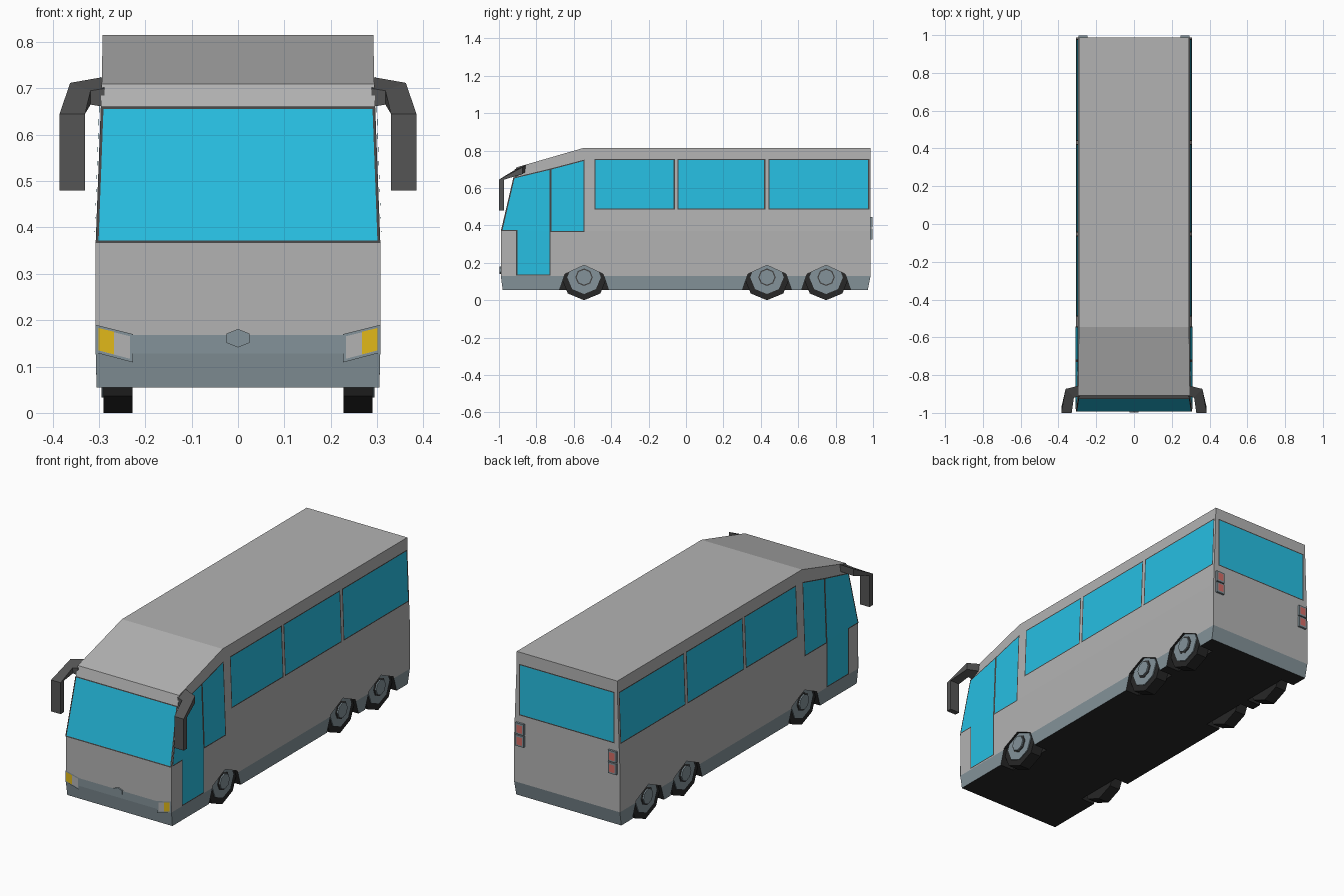
import bpy, bmesh
from mathutils import Matrix, Vector

if "Cube" in bpy.data.objects:
    bpy.data.objects.remove(bpy.data.objects["Cube"])


def material(name, r, g, b):
    m = bpy.data.materials.new(name)
    m.diffuse_color = (r, g, b, 1)
    m.use_nodes = True
    m.node_tree.nodes["Principled BSDF"].inputs["Base Color"].default_value = m.diffuse_color
    return m


GREY = material("body_grey", 0.45, 0.45, 0.45)
SLATE = material("slate", 0.23, 0.29, 0.32)
GLASS = material("glass", 0.02, 0.52, 0.76)
DARK = material("dark_frame", 0.06, 0.06, 0.06)
MIRROR = material("mirror_grey", 0.09, 0.09, 0.09)
BLACK = material("black", 0.02, 0.02, 0.02)
RED = material("tail_red", 0.65, 0.15, 0.13)
AMBER = material("amber", 0.75, 0.48, 0.01)


def finish(bm, name, mats):
    me = bpy.data.meshes.new(name)
    bm.to_mesh(me)
    bm.free()
    ob = bpy.data.objects.new(name, me)
    bpy.context.collection.objects.link(ob)
    for m in mats:
        me.materials.append(m)
    return ob


def mirror_x(ob):
    ob.modifiers.new("mirror", 'MIRROR')  # across x = 0
    return ob


def loft(bm, rings, bands=None, bottom=0):
    """Skin a closed solid through rings of equal point count."""
    vs = [[bm.verts.new(p) for p in r] for r in rings]
    n = len(vs[0])
    for k in range(len(vs) - 1):
        for i in range(n):
            j = (i + 1) % n
            f = bm.faces.new((vs[k][i], vs[k][j], vs[k + 1][j], vs[k + 1][i]))
            f.material_index = bands[k] if bands else 0
    bm.faces.new(vs[0][::-1]).material_index = bottom
    bm.faces.new(vs[-1])
    bmesh.ops.recalc_face_normals(bm, faces=bm.faces)


def panel(name, polys, fill, frame=DARK, edge=0.006):
    """Flat pane with an inset border, from one or more joined polygons."""
    bm = bmesh.new()
    for p in polys:
        bm.faces.new([bm.verts.new(q) for q in p])
    bmesh.ops.remove_doubles(bm, verts=bm.verts, dist=1e-5)
    inner = bm.faces[:]
    if edge:
        rim = bmesh.ops.inset_region(bm, faces=inner, thickness=edge,
                                     use_even_offset=True, use_boundary=True)
        for f in rim["faces"]:
            f.material_index = 1
    return finish(bm, name, [fill, frame])


# Body: stacked rectangles (z, front y, back y, half width)
LEVELS = [(0.055, -0.98, 0.972, 0.305), (0.13, -0.99, 0.987, 0.307),
          (0.37, -0.99, 0.987, 0.307), (0.66, -0.922, 0.987, 0.296),
          (0.71, -0.908, 0.987, 0.294), (0.815, -0.545, 0.987, 0.292)]
bm = bmesh.new()
loft(bm, [[(-w, f, z), (w, f, z), (w, b, z), (-w, b, z)] for z, f, b, w in LEVELS],
     bands=[1, 0, 0, 0, 0], bottom=2)
body = finish(bm, "bus_body", [GREY, SLATE, BLACK])

# Wheel arches cut from both sides
AXLES = (-0.545, 0.433, 0.749)
ARCH = [(-0.14, 0.03), (-0.102, 0.14), (0, 0.187), (0.102, 0.14), (0.14, 0.03)]
bm = bmesh.new()
for y0 in AXLES:
    for s in (-1, 1):
        loft(bm, [[(s * x, y0 + y, z) for y, z in ARCH] for x in (0.225, 0.35)])
cutter = finish(bm, "arch_cutter", [BLACK])
cutter.hide_render = True
mod = body.modifiers.new("arches", 'BOOLEAN')
mod.operation, mod.solver, mod.object = 'DIFFERENCE', 'EXACT', cutter
mod.material_mode = 'TRANSFER'
bpy.context.view_layer.objects.active = body
bpy.ops.object.modifier_apply(modifier=mod.name)
bpy.data.objects.remove(cutter)


def side(pts):
    """Place (y, z) points just outside the right wall."""
    out = []
    for y, z in pts:
        for (z0, _, _, a), (z1, _, _, b) in zip(LEVELS, LEVELS[1:]):
            if z0 <= z <= z1:
                out.append((a + (b - a) * (z - z0) / (z1 - z0) + 0.003, y, z))
                break
    return out


# Side windows
for i, (y0, y1) in enumerate([(-0.49, -0.06), (-0.046, 0.424), (0.44, 0.98)]):
    mirror_x(panel(f"side_window_{i + 1}",
                   [side([(y0, 0.485), (y1, 0.485), (y1, 0.755), (y0, 0.755)])], GLASS))
mirror_x(panel("cab_window", [side([(-0.724, 0.365), (-0.542, 0.365),
                                    (-0.542, 0.752), (-0.724, 0.704)])], GLASS))
# Glazed door with the front quarter pane
mirror_x(panel("door_glass", [
    side([(-0.908, 0.132), (-0.724, 0.132), (-0.724, 0.37), (-0.908, 0.37)]),
    side([(-0.908, 0.37), (-0.724, 0.37), (-0.724, 0.704), (-0.908, 0.66)]),
    side([(-0.988, 0.37), (-0.908, 0.37), (-0.908, 0.66), (-0.922, 0.656)])], GLASS))

# Windscreen and rear window
panel("windscreen", [[(-0.307, -0.993, 0.366), (0.307, -0.993, 0.366),
                      (0.296, -0.925, 0.661), (-0.296, -0.925, 0.661)]], GLASS)
panel("rear_window", [[(0.278, 0.99, 0.485), (-0.278, 0.99, 0.485),
                       (-0.278, 0.99, 0.755), (0.278, 0.99, 0.755)]], GLASS)


def front(pts, y):
    return [[(x, y, z) for x, z in pts]]


# Bumper, front cap and headlights
panel("front_bumper", front([(-0.307, 0.128), (0.307, 0.128), (0.307, 0.168),
                             (-0.307, 0.168)], -0.992), SLATE, edge=0)
bm = bmesh.new()
HEX = [(0, 0.181), (-0.025, 0.171), (-0.025, 0.151), (0, 0.141), (0.025, 0.151), (0.025, 0.171)]
loft(bm, [[(x, y, z) for x, z in HEX] for y in (-0.985, -0.997)])
finish(bm, "front_cap", [SLATE])
mirror_x(panel("headlight", front([(0.227, 0.109), (0.307, 0.13), (0.307, 0.19),
                                   (0.227, 0.17)], -0.994), GREY, SLATE))
mirror_x(panel("indicator", front([(0.267, 0.126), (0.301, 0.135), (0.301, 0.183),
                                   (0.267, 0.175)], -0.996), AMBER, edge=0))

# Tail lights: two stacked boxes with red lenses
for name, z0 in (("upper", 0.388), ("lower", 0.325)):
    bm = bmesh.new()
    loft(bm, [[(0.245, y, z0), (0.293, y, z0), (0.293, y, z0 + 0.058), (0.245, y, z0 + 0.058)]
              for y in (0.98, 0.998)])
    mirror_x(finish(bm, f"tail_light_{name}_frame", [SLATE]))
    mirror_x(panel(f"tail_light_{name}", front([(0.285, z0 + 0.009), (0.253, z0 + 0.009),
             (0.253, z0 + 0.049), (0.285, z0 + 0.049)], 1.0), RED, edge=0))

# Drooping door mirrors
HEAD = [(0.385, -1.0), (0.33, -1.0), (0.33, -0.972), (0.385, -0.972)]
bm = bmesh.new()
loft(bm, [
    [(0.288, -0.855, 0.725), (0.288, -0.915, 0.70), (0.288, -0.915, 0.66), (0.288, -0.86, 0.685)],
    [(0.362, -0.873, 0.712), (0.318, -0.918, 0.695), (0.318, -0.915, 0.665), (0.362, -0.873, 0.675)],
    [(x, y, 0.645) for x, y in HEAD],
    [(x, y, 0.48) for x, y in HEAD]])
mirror_x(finish(bm, "door_mirror", [MIRROR]))

# Octagonal wheels: tyre, rim and hub (radius, inner x, outer x)
PARTS = [("tyre", 0.123, 0.228, 0.29, BLACK), ("rim", 0.09, 0.24, 0.295, SLATE),
         ("hub_ring", 0.047, 0.25, 0.299, DARK), ("hub", 0.04, 0.25, 0.306, SLATE)]
for i, y0 in enumerate(AXLES):
    for part, r, x0, x1, mat in PARTS:
        bm = bmesh.new()
        bmesh.ops.create_cone(bm, cap_ends=True, segments=8, radius1=r, radius2=r, depth=x1 - x0,
                              matrix=Matrix.Translation(Vector(((x0 + x1) / 2, y0, 0.123)))
                              @ Matrix.Rotation(1.5707963, 4, 'Y'))
        mirror_x(finish(bm, f"{part}_{i + 1}", [mat]))
